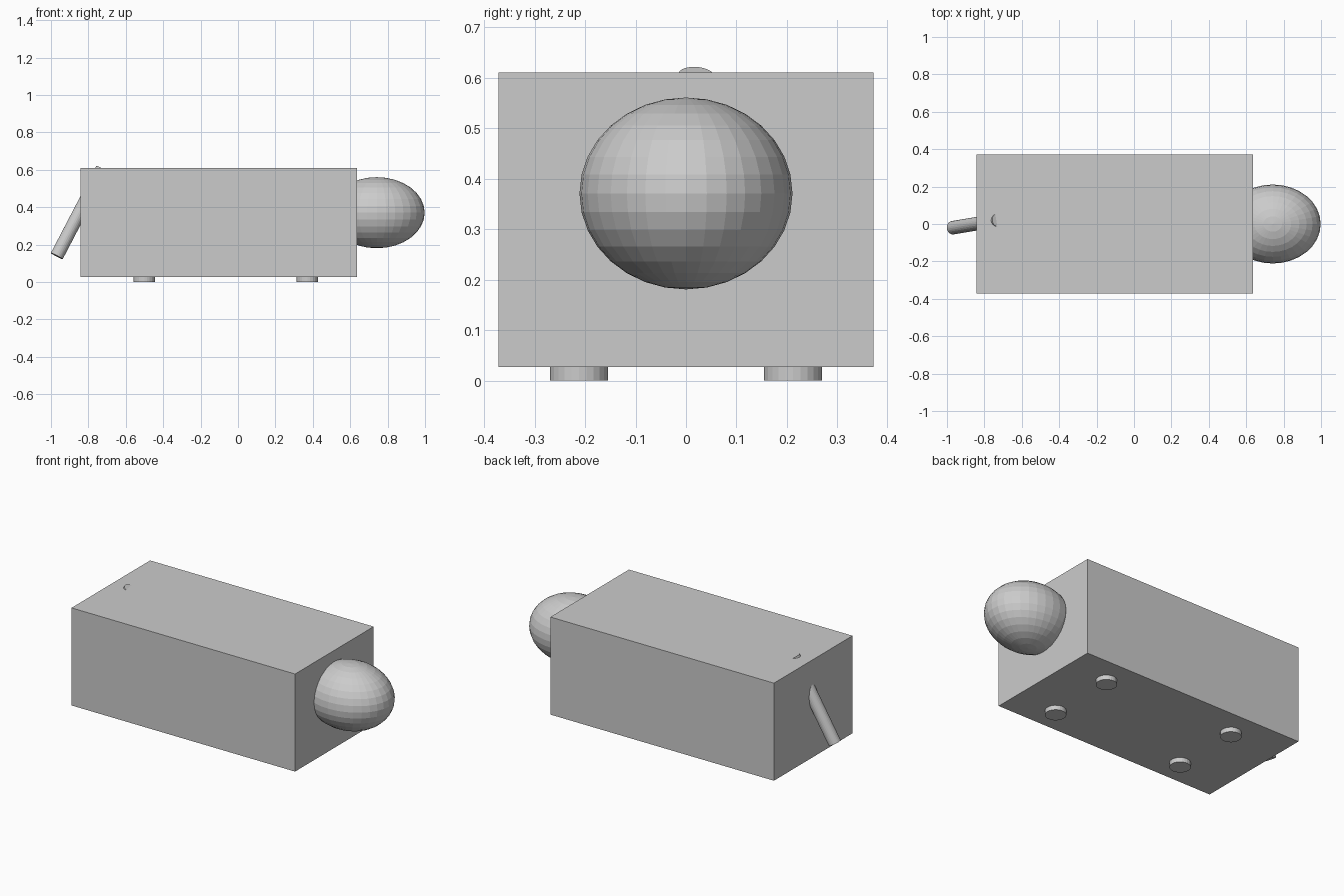
import bpy
from mathutils import Vector

if "Cube" in bpy.data.objects:
    bpy.data.objects.remove(bpy.data.objects["Cube"])


def rod(name, start, end, radius, sides):
    """Capped cylinder running between two points."""
    a, b = Vector(start), Vector(end)
    axis = b - a
    bpy.ops.mesh.primitive_cylinder_add(
        vertices=sides, radius=radius, depth=axis.length, location=(a + b) / 2,
        rotation=axis.to_track_quat('Z', 'Y').to_euler())
    bpy.context.object.name = name


# Body: plain box
bpy.ops.mesh.primitive_cube_add(size=1, location=(-0.102, 0, 0.319))
body = bpy.context.object
body.name = "body"
body.scale = (1.478, 0.742, 0.583)

# Head: faceted ellipsoid half sunk into the body's end
bpy.ops.mesh.primitive_uv_sphere_add(segments=32, ring_count=16, radius=1,
                                     location=(0.742, 0, 0.371))
head = bpy.context.object
head.name = "head"
head.scale = (0.256, 0.211, 0.19)

# Four legs, only the feet showing below the body
for end, x in (("front", 0.371), ("back", -0.501)):
    for side, y in (("left", 0.212), ("right", -0.212)):
        rod(f"{end}_{side}_leg", (x, y, 0), (x, y, 0.3), 0.0575, 24)

# Tail: slanted rod poking through the top and the back
rod("tail", (-0.969, -0.02, 0.139), (-0.726, 0.021, 0.605), 0.036, 24)
